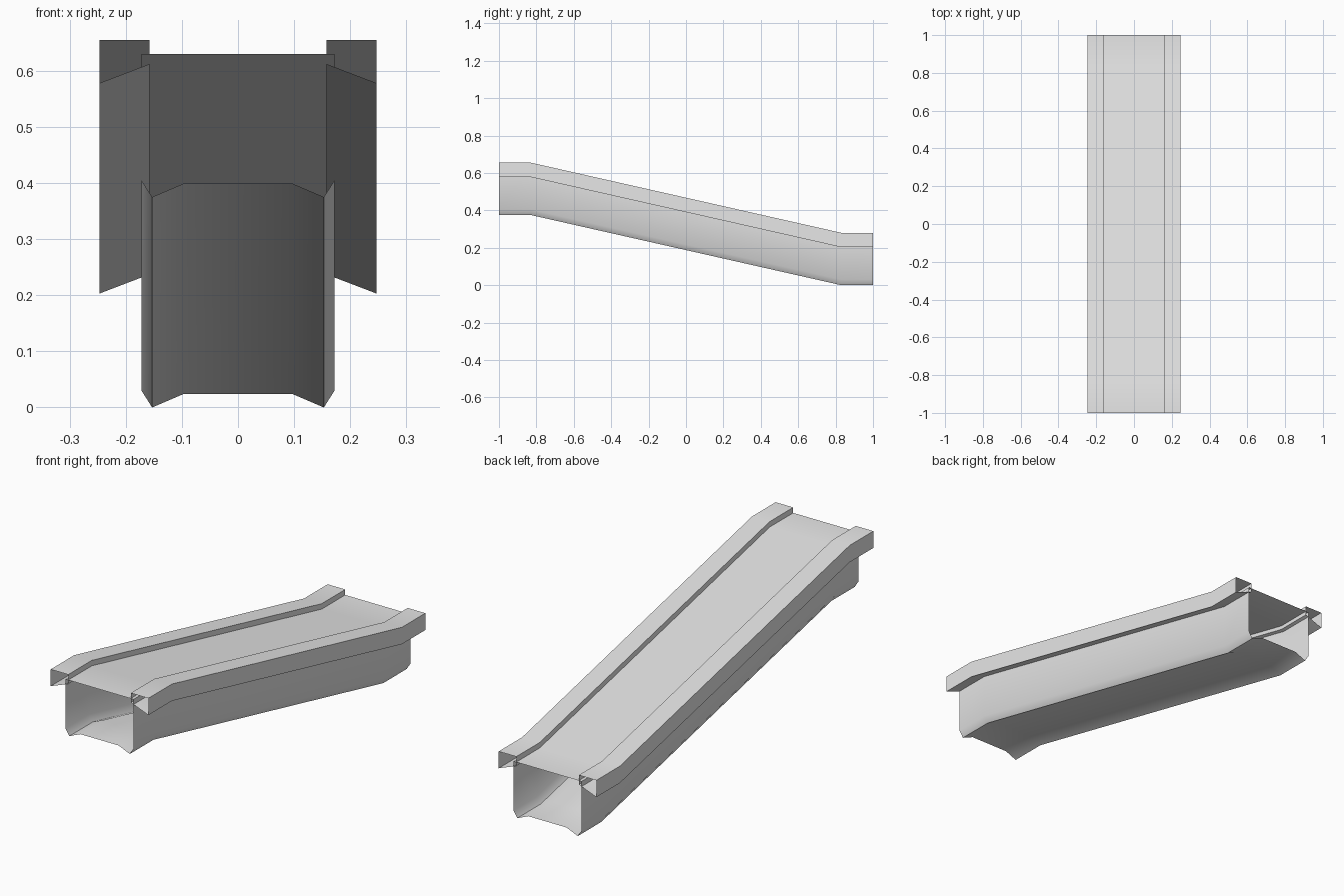
import bpy
import bmesh
from math import radians

if "Cube" in bpy.data.objects:
    bpy.data.objects.remove(bpy.data.objects["Cube"], do_unlink=True)

# One plain grey for the whole chute
grey = bpy.data.materials.new("light_grey")
grey.use_nodes = True
colour = (0.8, 0.8, 0.8, 1)
grey.diffuse_color = colour
grey.node_tree.nodes["Principled BSDF"].inputs["Base Color"].default_value = colour

# Path stations (y, height offset): level, ramp, level
PATH = [(-1, 0.375), (-0.83, 0.375), (0.83, 0), (1, 0)]


def sweep(name, profile):
    """Sweep a closed counter-clockwise x/z profile along the path, ends open."""
    bm = bmesh.new()
    rings = [[bm.verts.new((x, y, z + rise)) for x, z in profile]
             for y, rise in PATH]
    count = len(profile)
    for near, far in zip(rings, rings[1:]):
        for i in range(count):
            j = (i + 1) % count
            bm.faces.new((near[i], far[i], far[j], near[j]))
    mesh = bpy.data.meshes.new(name)
    bm.to_mesh(mesh)
    bm.free()
    mesh.materials.append(grey)
    mesh.shade_smooth()
    mesh.set_sharp_from_angle(angle=radians(40))
    obj = bpy.data.objects.new(name, mesh)
    bpy.context.collection.objects.link(obj)
    return obj


# Hollow body: deck, side walls, lower chamfers and raised floor
half = [(0.097, 0.024), (0.153, 0), (0.172, 0.03), (0.172, 0.255)]
sweep("chute_body", half + [(-x, z) for x, z in reversed(half)])

# Hollow side rails with sloping undersides
rail = [(0.158, 0.237), (0.247, 0.203), (0.247, 0.28), (0.158, 0.28)]
sweep("left_rail", rail)
sweep("right_rail", [(-x, z) for x, z in reversed(rail)])
